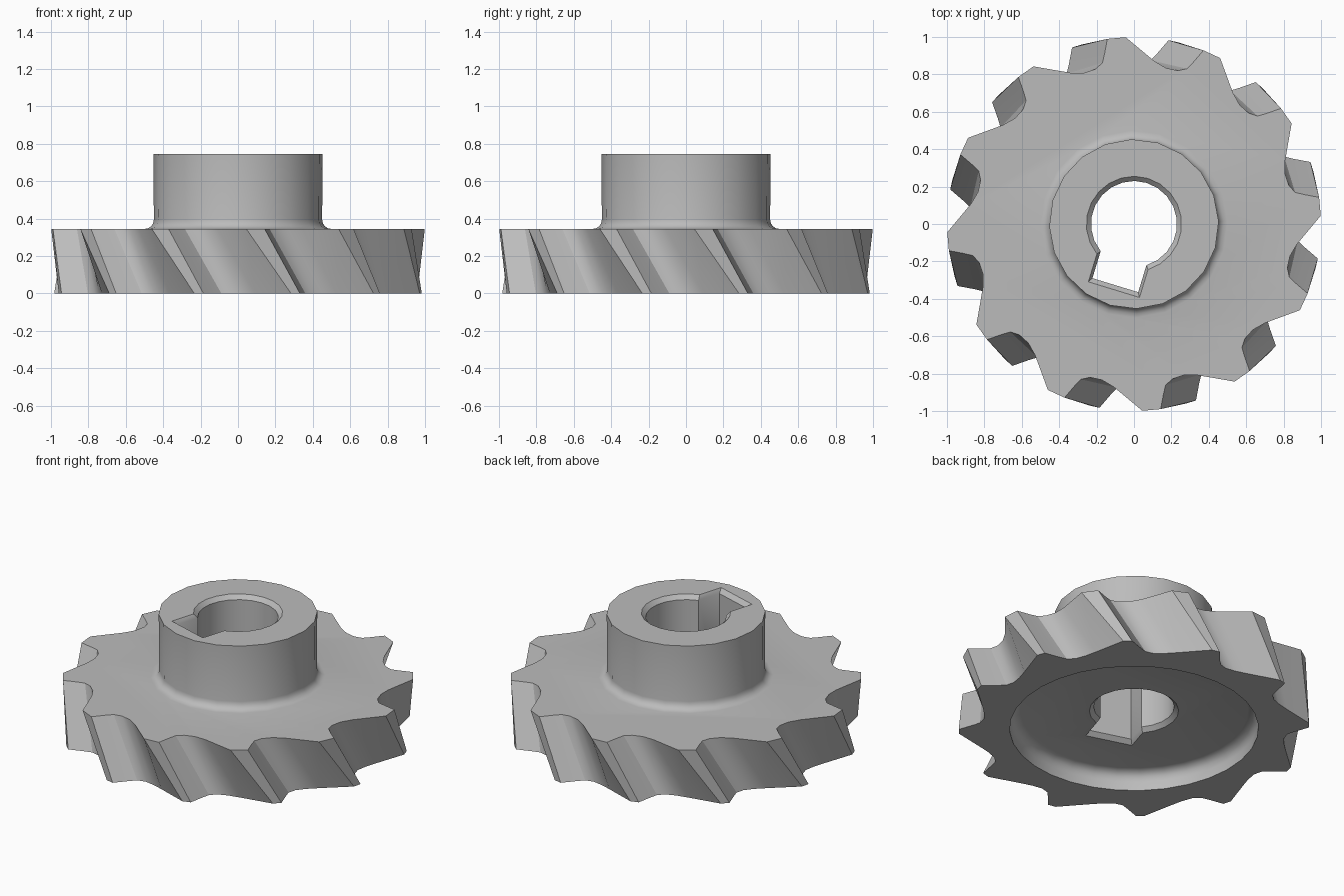
import bpy, bmesh, math

if "Cube" in bpy.data.objects:
    bpy.data.objects.remove(bpy.data.objects["Cube"])

steel = bpy.data.materials.new("steel_grey")
steel.diffuse_color = (0.5, 0.5, 0.5, 1)
steel.use_nodes = True
steel.node_tree.nodes["Principled BSDF"].inputs["Base Color"].default_value = steel.diffuse_color


def loft(name, sections):
    """Closed solid through matching rings of points, capped at both ends."""
    bm = bmesh.new()
    rings = [[bm.verts.new(p) for p in ring] for ring in sections]
    n = len(rings[0])
    for a, b in zip(rings, rings[1:]):
        for i in range(n):
            j = (i + 1) % n
            bm.faces.new((a[i], a[j], b[j], b[i]))
    bm.faces.new(rings[0][::-1])
    bm.faces.new(rings[-1])
    bmesh.ops.recalc_face_normals(bm, faces=bm.faces)
    me = bpy.data.meshes.new(name)
    bm.to_mesh(me)
    bm.free()
    me.materials.append(steel)
    ob = bpy.data.objects.new(name, me)
    bpy.context.collection.objects.link(ob)
    return ob


def turned(name, profile, sides):
    """Lathe a list of (radius, z) into a solid."""
    step = 2 * math.pi / sides
    return loft(name, [[(r * math.cos(i * step + 0.03), r * math.sin(i * step + 0.03), z)
                        for i in range(sides)] for r, z in profile])


# Toothed disc: one flute in (tangent, radial) coordinates, repeated 12 times
TOP = [(-.153, .988), (-.115, .915), (-.09, .873), (-.045, .852), (.02, .851), (.09, .873), (.268, .963)]
BOTTOM = [(.041, .999), (.085, .915), (.11, .873), (.155, .849), (.22, .845), (.29, .85), (.492, .87)]


def toothed_ring(flute, z):
    pts = []
    for k in range(12):
        a = math.radians(107 + 30 * k)
        for t, r in flute:
            pts.append((r * math.cos(a) - t * math.sin(a),
                        r * math.sin(a) + t * math.cos(a), z))
    return pts


def blend(f):
    return [(b[0] + (t[0] - b[0]) * f, b[1] + (t[1] - b[1]) * f) for b, t in zip(BOTTOM, TOP)]


HEIGHT = 0.345
body = loft("milling_cutter", [toothed_ring(blend(f), HEIGHT * f) for f in (0, 1)])

# Hub with a rounded foot
foot = [(.5 - .05 * math.sin(a), .395 - .05 * math.cos(a))
        for a in (math.radians(d) for d in (0, 22.5, 45, 67.5, 90))]
hub = turned("hub", [(.5, .2)] + foot + [(.453, .745)], 20)

# Round recess underneath, with a rounded inner corner
recess = turned("recess_cutter", [(.71, -.1), (.71, .055), (.702, .085), (.68, .107), (.65, .115)], 32)


# Bore with keyway, chamfered at both ends
def bore_ring(z, g):
    r, w, depth = .23 + g, .128 + g * .6, .342 + g
    start = math.asin(w / r)
    n = 18
    local = [(depth, -w), (depth, w)]
    for i in range(n + 1):
        a = start + (2 * math.pi - 2 * start) * i / n
        local.append((r * math.cos(a), r * math.sin(a)))
    c, s = math.cos(math.radians(253)), math.sin(math.radians(253))
    return [(x * c - y * s, x * s + y * c, z) for x, y in local]


bore = loft("bore_cutter", [bore_ring(z, g) for z, g in ((.065, .075), (.14, 0), (.72, 0), (.795, .075))])

# Join and cut
bpy.context.view_layer.objects.active = body
for tool, op in ((hub, 'UNION'), (recess, 'DIFFERENCE'), (bore, 'DIFFERENCE')):
    mod = body.modifiers.new(tool.name, 'BOOLEAN')
    mod.object, mod.operation, mod.solver = tool, op, 'EXACT'
    bpy.ops.object.modifier_apply(modifier=mod.name)
    bpy.data.objects.remove(tool)

bpy.ops.object.select_all(action='DESELECT')
body.select_set(True)
bpy.ops.object.shade_smooth_by_angle(angle=math.radians(32))
